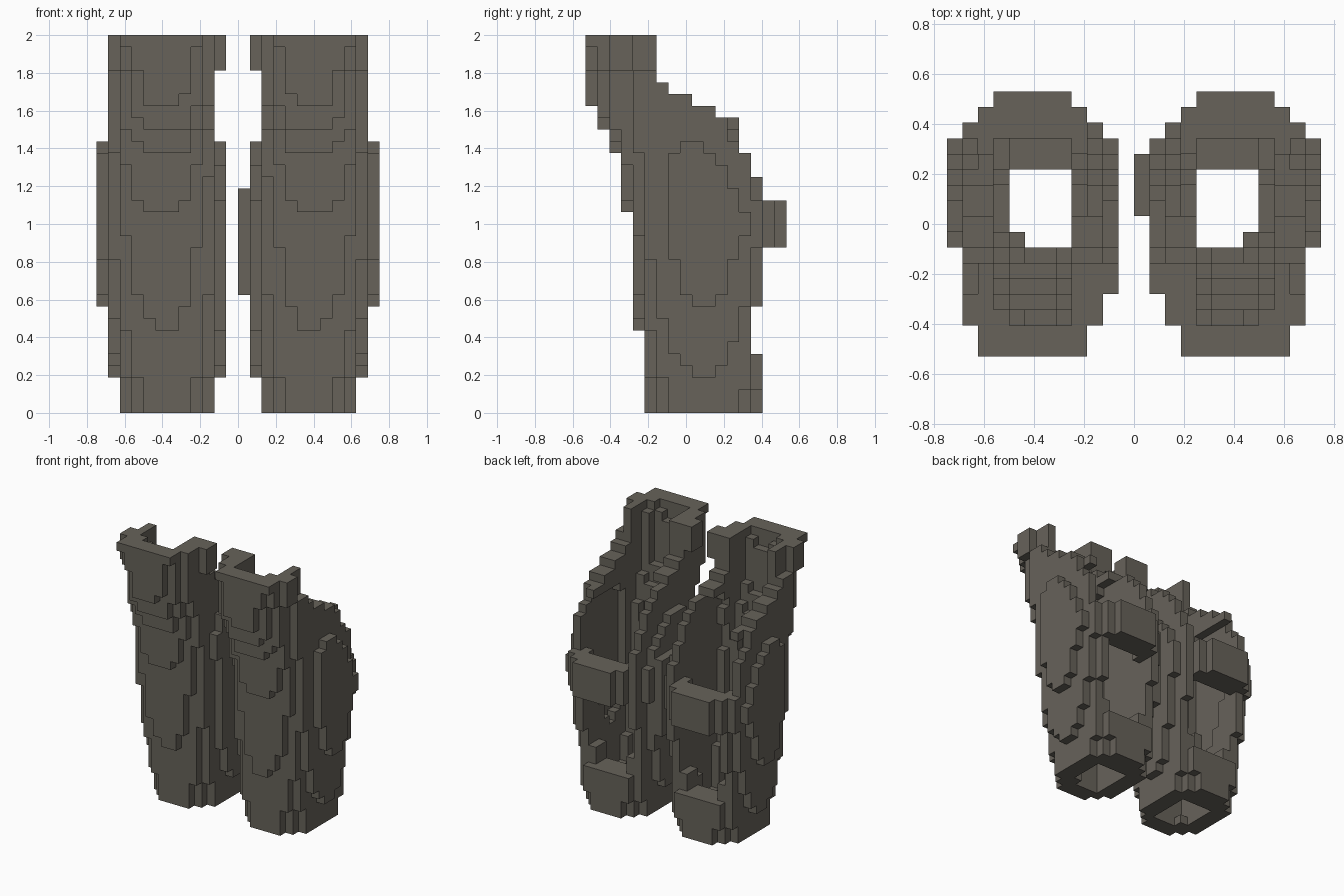
import bpy, bmesh
from mathutils import Vector

cube = bpy.data.objects.get("Cube")
if cube:
    bpy.data.objects.remove(cube, do_unlink=True)

U = 0.0625          # block size
Y0 = -8.5 * U       # front-most edge of the block grid

metal = bpy.data.materials.new("dark warm grey")
metal.use_nodes = True
COLOUR = (0.135, 0.123, 0.102, 1)
metal.diffuse_color = COLOUR
metal.node_tree.nodes["Principled BSDF"].inputs["Base Color"].default_value = COLOUR
metal.node_tree.nodes["Principled BSDF"].inputs["Roughness"].default_value = 0.8

# Leg outline in blocks, as (height, position) points
INNER_X = [(0, 2), (3.5, 1.45), (10, 0.9), (19, 0.9), (23, 1.5), (28, 1.7), (32, 1.6)]
OUTER_X = [(0, 9.9), (3, 10.5), (9, 11.5), (16, 12.1), (23, 11.5), (28, 10.55), (32, 10.4)]
FRONT_Y = [(0, 5.1), (7, 4.5), (17, 3.5), (22, 2.4), (26, 0.4), (32, -0.4)]
BACK_Y = [(0, 15.2), (5, 15.2), (9, 15.5), (14, 16.2), (19, 16.2), (22, 15.5),
          (26, 13.5), (29, 10), (32, 7.8)]
# (top layer, block where the sloping back edge ends)
BACK_EDGE = [(5, 15), (9, 14), (14, 15), (18, 17), (19, 16), (21, 15), (23, 14), (25, 13),
             (26, 11), (27, 9), (28, 7), (32, 6)]
BAND = range(14, 18)


def along(points, z):
    """Linear value of a point list at height z."""
    for (z0, v0), (z1, v1) in zip(points, points[1:]):
        if z <= z1:
            return v0 + (v1 - v0) * (z - z0) / (z1 - z0)


def oval(i, j, x0, x1, y0, y1, power, open_back=False):
    """Is the block centre inside a rounded oval filling these bounds?"""
    dx = abs(2 * i + 1 - x0 - x1) / (x1 - x0)
    dy = (2 * j + 1 - y0 - y1) / (y1 - y0)
    if open_back:
        dy = min(dy, 0)
    return dx ** power + abs(dy) ** power <= 1


def leg_blocks():
    """Hollow leg shell, open at the back above and below the calf band."""
    shell, band = set(), set()
    for k in range(32):
        z = k + 0.5
        x0, x1 = along(INNER_X, z), along(OUTER_X, z)
        y0, y1 = along(FRONT_Y, z), along(BACK_Y, z)
        edge = next(e for top, e in BACK_EDGE if k < top)
        in_band = k in BAND
        if in_band:
            y1 = 16.85
        hole = (x0 + 1.9, x1 - 1.9, y0 + 2 + 0.02 * z, y1 - 2.7)
        slot = range(3, 9) if k >= 7 else range(4, 8)
        for i in range(13):
            for j in range(edge):
                # the flared top rim is twisted, outer side forward
                bounds = (x0, x1)
                if k >= 29:
                    bounds = (2, 11) if j < 4 else (1, 10)
                if not oval(i, j, *bounds, y0, y1, 2.3):
                    continue
                if oval(i, j, *hole, 2.8, k >= 18):
                    continue
                if in_band and j >= 13:
                    band.add((i, j, k))
                elif not (5 <= k < 14 and j >= 11 and i in slot):
                    shell.add((i, j, k))
    return shell, band


def build(name, blocks, side):
    """Make the outer faces of a set of blocks, mirrored by side."""
    bm = bmesh.new()
    for c in blocks:
        for axis in range(3):
            for s in (0, 1):
                n = list(c)
                n[axis] += 2 * s - 1
                if tuple(n) in blocks:
                    continue
                a, b = (axis + 1) % 3, (axis + 2) % 3
                verts = []
                for da, db in ((0, 0), (1, 0), (1, 1), (0, 1)):
                    p = list(c)
                    p[axis] += s
                    p[a] += da
                    p[b] += db
                    verts.append(bm.verts.new((side * p[0] * U, Y0 + p[1] * U, p[2] * U)))
                f = bm.faces.new(verts)
                # turn the face outward
                out = Vector((0, 0, 0))
                out[axis] = 2 * s - 1
                out.x *= side
                f.normal_update()
                if f.normal.dot(out) < 0:
                    f.normal_flip()
    bmesh.ops.remove_doubles(bm, verts=bm.verts, dist=U / 10)
    mesh = bpy.data.meshes.new(name)
    bm.to_mesh(mesh)
    bm.free()
    mesh.materials.append(metal)
    obj = bpy.data.objects.new(name, mesh)
    bpy.context.collection.objects.link(obj)


shell, band = leg_blocks()
for label, side in (("left", 1), ("right", -1)):
    build(label + "_leg_shell", shell, side)
    build(label + "_calf_band", band, side)

# Inner plate on the left leg only
plate = {(0, j, k) for j in range(9, 13) for k in range(10, 19)}
build("left_inner_plate", plate, 1)
